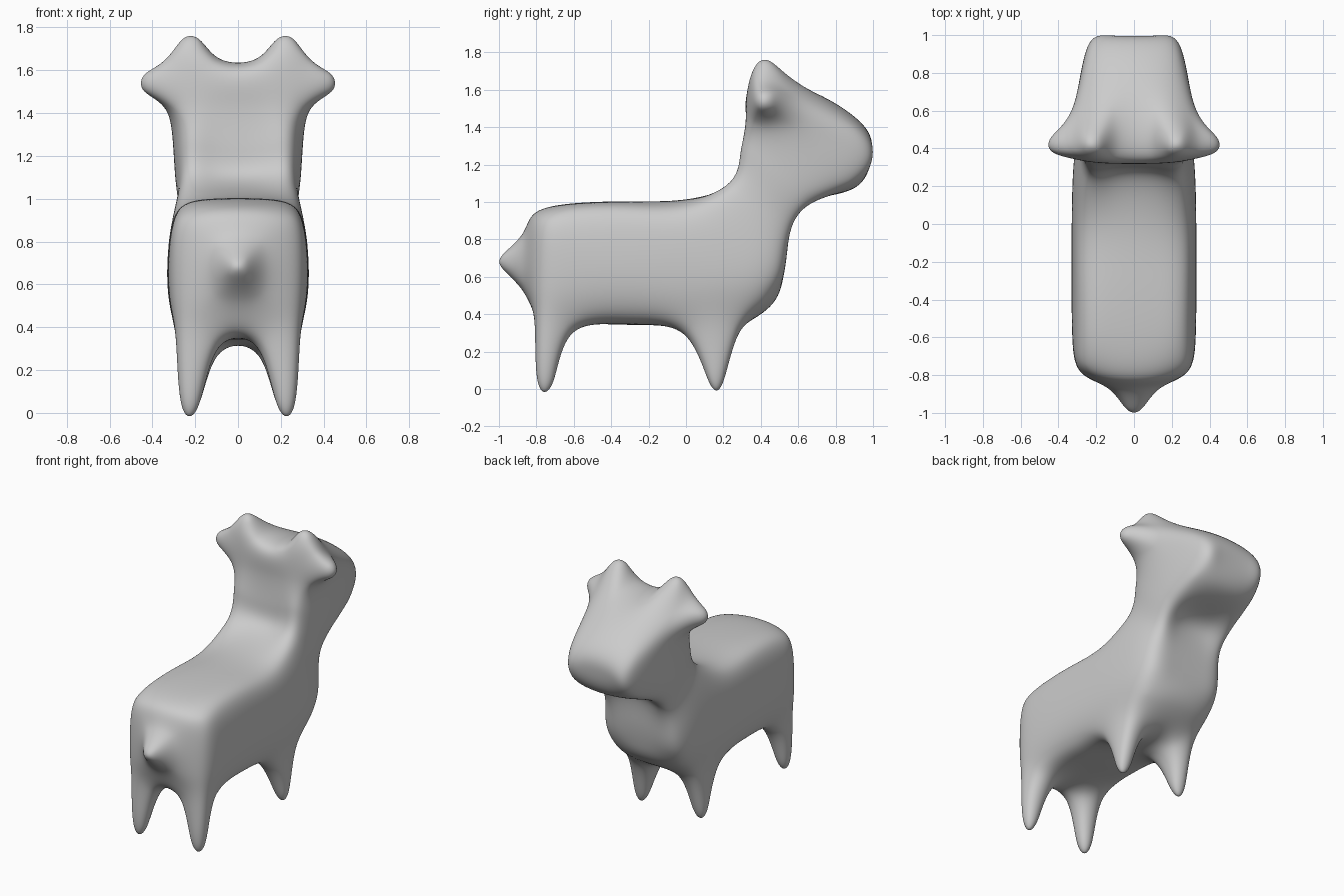
import bpy, bmesh
from mathutils import Vector
from itertools import product

if "Cube" in bpy.data.objects:
    bpy.data.objects.remove(bpy.data.objects["Cube"])

# Blocks of the cage: (column, row, layer) cells on a lattice
cells = set(product((-1, 0, 1), range(5), range(3)))        # body
cells |= set(product((-1, 0, 1), (4,), (3, 4, 5)))          # neck and head
cells |= set(product((-1, 0, 1), (5,), (4, 5)))             # snout
cells |= set(product((-1, 1), (0, 3), (-1,)))               # legs
cells |= {(-2, 4, 5), (2, 4, 5)}                            # ears
cells |= {(-1, 4, 6), (1, 4, 6)}                            # horns
cells.add((0, -1, 1))                                       # tail

# Surface points, right half: pos[(column line, row line, layer line)]
pos = {}


def inner(j_list, k_list, pts, x=0.11):
    for j, k, (y, z) in zip(j_list, k_list, pts):
        pos[1, j, k] = Vector((x, y, z))


def outer(j_list, k, pts):
    for j, p in zip(j_list, pts):
        pos[2, j, k] = Vector(p)


def tip(lo, hi, centre, spread):
    # four corners of a small end cap
    for n in product((0, 1), repeat=3):
        key = tuple(hi[a] if n[a] else lo[a] for a in range(3))
        pos[key] = Vector([centre[a] + (spread[a] if n[a] else -spread[a])
                           for a in range(3)])


J = range(6)
# Middle outline: belly, back, rump, chest, nape, face
inner(J, [0] * 6, [(-.795, .34), (-.63, .31), (-.30, .345),
                   (.02, .295), (.25, .29), (.44, .44)], 0.115)
inner(J, [3] * 6, [(-.795, .94), (-.60, .99), (-.30, 1.0),
                   (0, 1.01), (.245, 1.10), (.56, .88)])
inner([0, 0, 5, 5], [1, 2, 1, 2],
      [(-.865, .55), (-.865, .80), (.515, .58), (.54, .73)])
inner([4, 4, 4], [4, 5, 6], [(.30, 1.25), (.32, 1.44), (.35, 1.635)])
inner([5, 6, 6, 6, 5], [4, 4, 5, 6, 6],
      [(.655, 1.0), (.90, 1.08), (.995, 1.25), (.93, 1.42), (.62, 1.62)])

# Side edges of the body, from the bottom up
outer(J, 0, [(.268, -.785, .34), (.272, -.63, .34), (.26, -.30, .385),
             (.272, .02, .33), (.265, .265, .34), (.24, .40, .45)])
outer(J, 1, [(.28, -.785, .54), (.322, -.60, .55), (.325, -.30, .55),
             (.325, 0, .55), (.318, .27, .56), (.27, .47, .58)])
outer(J, 2, [(.28, -.775, .79), (.32, -.60, .79), (.323, -.30, .79),
             (.323, 0, .79), (.315, .28, .79), (.27, .50, .74)])
outer(J, 3, [(.25, -.75, .915), (.265, -.60, .95), (.27, -.30, .955),
             (.27, 0, .96), (.27, .27, 1.06), (.26, .53, .89)])
# Side edges of the neck and head
outer((4, 5, 6), 4, [(.265, .335, 1.25), (.28, .64, 1.05), (.235, .87, 1.11)])
outer((4, 5, 6), 5, [(.30, .355, 1.43), (.32, .60, 1.40), (.245, .94, 1.25)])
outer((4, 5, 6), 6, [(.325, .37, 1.64), (.30, .57, 1.585), (.235, .88, 1.405)])

# End caps: legs, horns, ears, tail
for row, y in ((0, -.75), (3, .16)):
    tip((1, row, -1), (2, row + 1, -1), (.222, y, .057), (.033, .033, 0))
tip((1, 4, 7), (2, 5, 7), (.22, .425, 1.737), (.034, .034, 0))
tip((3, 4, 5), (3, 5, 6), (.428, .425, 1.54), (0, .034, .034))
tip((1, -1, 1), (1, -1, 2), (.034, -.972, .68), (0, 0, .034))

# Skin the blocks into quads
bm = bmesh.new()
lines = (-3, -2, -1, 1, 2, 3)
verts, target = {}, {}


def vert(c, j, k):
    i = lines[c + 2]
    if (i, j, k) not in verts:
        p = pos[abs(i), j, k].copy()
        p.x *= 1 if i > 0 else -1
        v = verts[i, j, k] = bm.verts.new(p)
        target[v] = p
    return verts[i, j, k]


for cell in cells:
    for axis, side in product(range(3), (0, 1)):
        near = list(cell)
        near[axis] += 1 if side else -1
        if tuple(near) in cells:
            continue
        a, b = [n for n in range(3) if n != axis]
        quad = []
        for da, db in ((0, 0), (1, 0), (1, 1), (0, 1)):
            n = list(cell)
            n[axis] += side
            n[a] += da
            n[b] += db
            quad.append(vert(*n))
        bm.faces.new(quad)
bmesh.ops.recalc_face_normals(bm, faces=bm.faces[:])

# Push the cage outward so the smoothed surface meets the points
for step in range(14):
    moves = {}
    for v, goal in target.items():
        n = len(v.link_edges)
        ring = [e.other_vert(v) for e in v.link_edges]
        total = v.co * n * n
        for w in ring:
            total += 4 * w.co
        for f in v.link_faces:
            for w in f.verts:
                if w is not v and w not in ring:
                    total += w.co
        moves[v] = goal - total / (n * (n + 5))
    for v, d in moves.items():
        v.co += d

for f in bm.faces:
    f.smooth = True
mesh = bpy.data.meshes.new("animal_body")
bm.to_mesh(mesh)
bm.free()
body = bpy.data.objects.new("animal_body", mesh)
bpy.context.collection.objects.link(body)
sub = body.modifiers.new("smooth", 'SUBSURF')
sub.levels = sub.render_levels = 4
